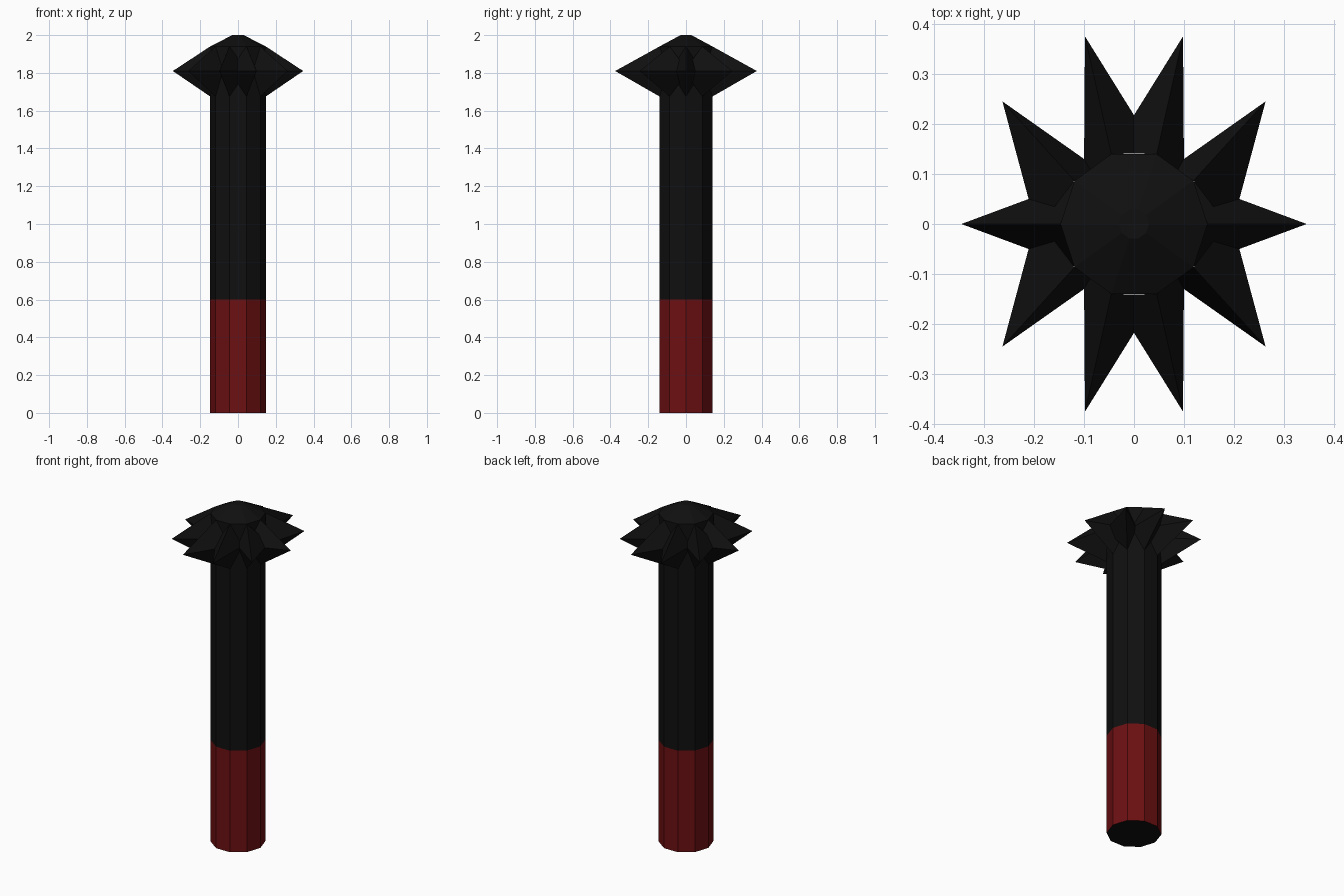
import bpy, math

if "Cube" in bpy.data.objects:
    bpy.data.objects.remove(bpy.data.objects["Cube"])

R = 0.147          # shaft radius
SIDES = 10
Z_LOW, Z_MID, Z_HIGH = 1.675, 1.81, 1.94


def material(name, col):
    m = bpy.data.materials.new(name)
    m.diffuse_color = (*col, 1)
    m.use_nodes = True
    m.node_tree.nodes["Principled BSDF"].inputs["Base Color"].default_value = m.diffuse_color
    return m


black = material("black iron", (0.005, 0.005, 0.005))
red = material("dark red grip", (0.15, 0.005, 0.006))


def add_object(name, verts, faces, mats):
    me = bpy.data.meshes.new(name)
    me.from_pydata(verts, [], faces)
    for m in mats:
        me.materials.append(m)
    ob = bpy.data.objects.new(name, me)
    bpy.context.collection.objects.link(ob)
    return ob


def lathe(name, profile, mats, caps=(True, True)):
    """Ten-sided turned part from (radius, z) pairs, bottom to top."""
    verts = [(r * math.cos(2 * math.pi * k / SIDES), r * math.sin(2 * math.pi * k / SIDES), z)
             for r, z in profile for k in range(SIDES)]
    faces = []
    for i in range(len(profile) - 1):
        for k in range(SIDES):
            a, b = i * SIDES + k, i * SIDES + (k + 1) % SIDES
            faces.append((a, b, b + SIDES, a + SIDES))
    if caps[0]:
        faces.append(tuple(reversed(range(SIDES))))
    if caps[1]:
        n = (len(profile) - 1) * SIDES
        faces.append(tuple(range(n, n + SIDES)))
    return add_object(name, verts, faces, mats)


# Grip: red sides, black underside
grip = lathe("grip", [(R, 0), (R, 0.6)], [red, black], (True, False))
for p in grip.data.polygons:
    if p.normal.z < -0.5:
        p.material_index = 1

# Shaft and head core with sloped crown
lathe("shaft", [(R, 0.6), (R, Z_LOW)], [black], (False, False))
lathe("head_core", [(R, Z_LOW), (R, Z_HIGH), (0.03, 2.0)], [black], (False, True))


# Spikes: four-sided pyramids rooted at the corners of the head
def spike(name, step, tip, side_a, side_b, sx, sy):
    a = 2 * math.pi * step / SIDES
    rx, ry = R * math.cos(a), R * math.sin(a)
    pts = [(*tip, Z_MID), (*side_a, Z_MID), (rx, ry, Z_HIGH), (*side_b, Z_MID), (rx, ry, Z_LOW)]
    verts = [(x * sx, y * sy, z) for x, y, z in pts]
    faces = [(0, 1, 2), (0, 2, 3), (0, 3, 4), (0, 4, 1)]
    if sx * sy < 0:
        faces = [tuple(reversed(f)) for f in faces]
    add_object(name, verts, faces, [black])


for sx in (1, -1):
    spike("side_spike", 0, (0.345, 0), (0.119, -0.084), (0.119, 0.084), sx, sx)
    for sy in (1, -1):
        spike("corner_spike", 1, (0.263, 0.245), (0.194, -0.012), (0.046, 0.092), sx, sy)
        spike("end_spike", 2, (0.098, 0.375), (0.1, 0.09), (-0.047, 0.142), sx, sy)

# Consistent outward normals on the spikes
import bmesh
for ob in bpy.context.collection.objects:
    if "spike" in ob.name:
        me = ob.data
        bm = bmesh.new()
        bm.from_mesh(me)
        cx = sum(v.co.x for v in bm.verts) / 5
        cy = sum(v.co.y for v in bm.verts) / 5
        for f in bm.faces:
            c = f.calc_center_median()
            f.normal_update()
            if f.normal.x * (c.x - cx) + f.normal.y * (c.y - cy) + f.normal.z * (c.z - Z_MID) < 0:
                f.normal_flip()
        bm.to_mesh(me)
        bm.free()
